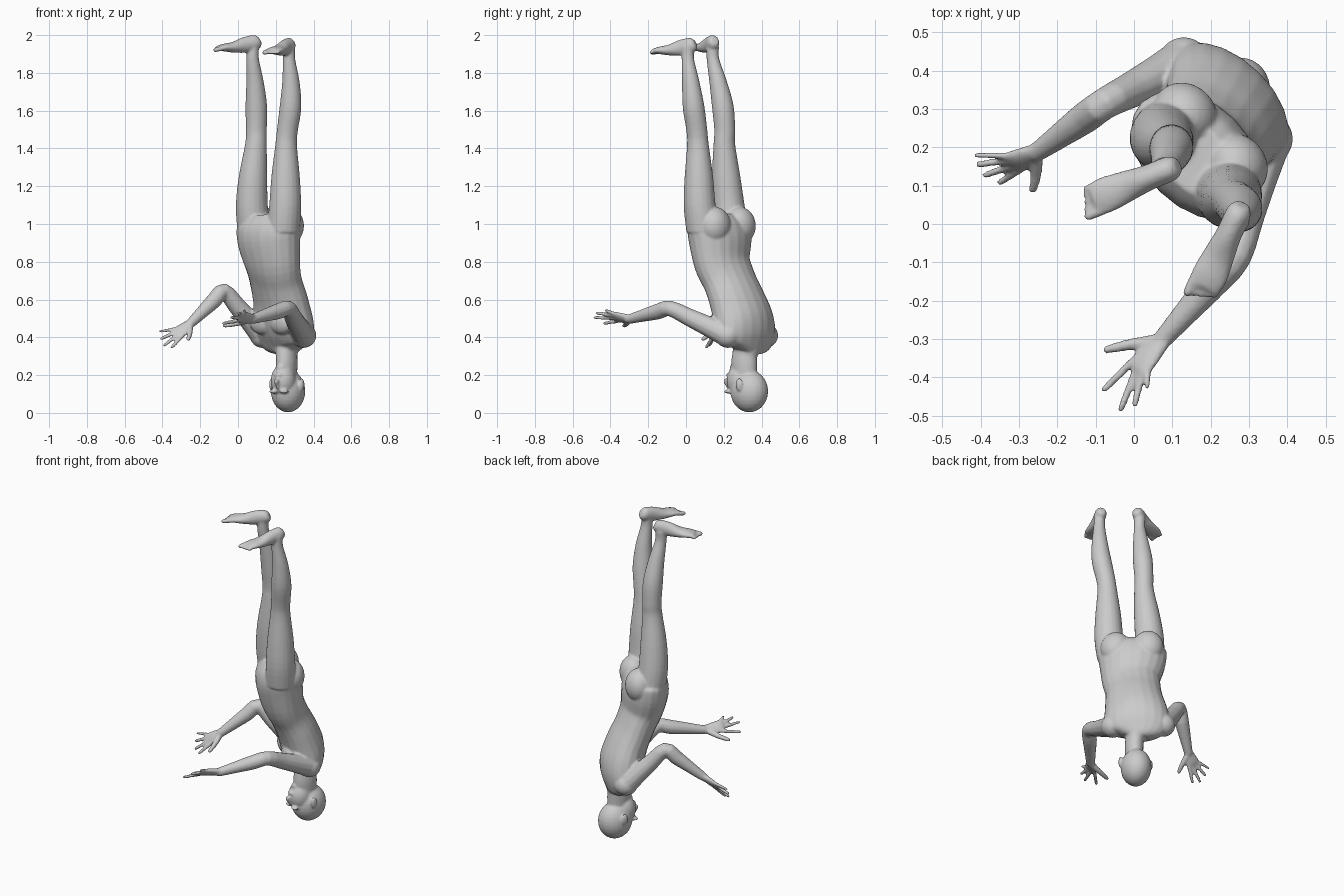
import bpy, bmesh, math
from mathutils import Vector as V, Matrix

if "Cube" in bpy.data.objects:
    bpy.data.objects.remove(bpy.data.objects["Cube"])

bm = bmesh.new()
FACING = V((-0.707, -0.707, 0))       # the figure's forward direction
LATERAL = V((0.707, -0.707, 0))
UP = V((0, 0, 1))


def spline(p0, p1, p2, p3, t):
    return 0.5 * (2 * p1 + (p2 - p0) * t + (2 * p0 - 5 * p1 + 4 * p2 - p3) * t * t
                  + (3 * p1 - p0 - 3 * p2 + p3) * t ** 3)


def loft(sections, hint, steps=4, n=20):
    """Closed tube through (x, y, z, half width, half depth) sections."""
    s = [V(q) for q in sections]
    s = [s[0]] + s + [s[-1]]
    path = [spline(s[i - 1], s[i], s[i + 1], s[i + 2], k / steps)
            for i in range(1, len(s) - 2) for k in range(steps)] + [s[-1]]
    pts = [V(p[:3]) for p in path]
    rings = []
    for i, p in enumerate(path):
        t = (pts[min(i + 1, len(pts) - 1)] - pts[max(i - 1, 0)]).normalized()
        side = t.cross(hint).normalized()
        up = side.cross(t)
        rings.append([bm.verts.new(pts[i] + side * p[3] * math.cos(a) + up * p[4] * math.sin(a))
                      for a in (2 * math.pi * j / n for j in range(n))])
    for r, q in zip(rings, rings[1:]):
        for j in range(n):
            bm.faces.new((r[j], r[(j + 1) % n], q[(j + 1) % n], q[j]))
    bm.faces.new(rings[0][::-1])
    bm.faces.new(rings[-1])


def blob(center, radii, face=FACING):
    """Ellipsoid with (lateral, depth, vertical) radii."""
    f = face.normalized()
    lat = f.cross(UP)
    m = Matrix((lat * radii[0], f * radii[1], UP * radii[2])).transposed().to_4x4()
    bmesh.ops.create_uvsphere(bm, u_segments=24, v_segments=14, radius=1,
                              matrix=Matrix.Translation(center) @ m)


def tube(points, radii, hint):
    loft([(*p, r, r) for p, r in zip(points, radii)], hint, 3, 12)


# torso, pelvis down to the shoulders
loft([(.155, .175, 1.05, .14, .08), (.16, .175, 1.0, .195, .12), (.163, .18, .92, .195, .135),
      (.18, .19, .8, .172, .123), (.20, .23, .7, .162, .115), (.225, .27, .6, .17, .12),
      (.24, .303, .5, .185, .125), (.25, .32, .42, .19, .108), (.255, .325, .36, .165, .08),
      (.257, .32, .325, .08, .062)], FACING)
for s in (-1, 1):
    # buttocks and chest muscles
    blob(V((.16, .18, .99)) + LATERAL * .093 * s - FACING * .055, (.09, .08, .1))
    blob(V((.24, .30, .48)) + LATERAL * .075 * s + FACING * .085, (.08, .045, .065))

# head, hanging at the bottom
LOOK = V((-.45, -.89, 0)).normalized()
SIDE = LOOK.cross(UP)
skull = V((.265, .335, .115))
loft([(.257, .325, .36, .065, .075), (.257, .312, .31, .054, .07), (.258, .308, .26, .053, .072),
      (.258, .31, .18, .05, .07)], LOOK)
blob(skull, (.088, .103, .112), LOOK)
blob(V((.24, .284, .17)), (.066, .07, .088), LOOK)
blob(V((.228, .256, .238)), (.026, .025, .022), LOOK)               # chin
mid = V((.24, .284, 0))
tube([mid + LOOK * d + UP * z for d, z in ((.066, .125), (.076, .15), (.083, .168), (.06, .178))],
     (.007, .009, .013, .01), SIDE)                                  # nose
blob(mid + LOOK * .064 + UP * .2, (.024, .012, .011), LOOK)          # lips
for s in (-1, 1):
    blob(mid + LOOK * .055 + SIDE * .032 * s + UP * .113, (.026, .018, .01), LOOK)   # brow
    blob(skull + LOOK * .015 + SIDE * .09 * s + UP * .035, (.011, .021, .034), LOOK)  # ear


# legs, hip up to ankle
def leg(centers):
    zs = (.97, 1.1, 1.25, 1.42, 1.5, 1.62, 1.75, 1.87, 1.94)
    rs = (.088, .084, .075, .057, .055, .057, .046, .033, .034)
    loft([(x, y, z, r, r * 1.02) for (x, y), z, r in zip(centers, zs, rs)], FACING)


leg([(.085, .24), (.073, .225), (.08, .212), (.095, .203), (.097, .205),
     (.097, .195), (.09, .17), (.078, .143), (.077, .141)])
leg([(.24, .09), (.25, .072), (.252, .068), (.255, .063), (.262, .057),
     (.278, .04), (.28, .025), (.27, .01), (.268, .01)])


# feet with toes, soles facing up
def foot(heel, toe, z, big):
    h = V((*heel, z))
    d = V((toe[0] - heel[0], toe[1] - heel[1], 0)).normalized()
    side = d.cross(UP) * big
    prof = ((0, .002, .02, .022), (.022, -.006, .033, .04), (.085, -.02, .034, .042),
            (.15, -.032, .042, .029), (.205, -.034, .048, .02), (.24, -.038, .042, .013))
    loft([(*(h + d * s + UP * dz), a, b) for s, dz, a, b in prof], UP)
    for i in range(5):
        base = h + d * .215 + side * (.034 - i * .017) - UP * .036
        tip = base + d * (.062 - .006 * i) - UP * .012
        r = .013 if i == 0 else .009
        tube([base, base.lerp(tip, .6), base.lerp(tip, .9), tip], (r, r, r * .9, r * .5), UP)


foot((.115, .153), (-.15, .045), 1.968, -1)
foot((.283, .05), (.165, -.205), 1.953, 1)


# arms and hands; finger tips run thumb to little finger
def arm(shoulder, elbow, wrist, knuckle, tips):
    sh, el, wr, kn = map(V, (shoulder, elbow, wrist, knuckle))
    tips = [V(t) for t in tips]
    hint = (el - sh).cross(wr - el).normalized()
    blob(sh, (.068, .068, .066))
    tube([sh, sh.lerp(el, .3), sh.lerp(el, .65), el, el.lerp(wr, .3), el.lerp(wr, .7), wr,
          wr.lerp(kn, .2)], (.066, .056, .048, .042, .042, .033, .026, .022), hint)
    normal = (tips[1] - wr).cross(tips[4] - wr).normalized()
    d = (kn - wr).normalized()
    side = d.cross(normal).normalized()
    if side.dot(tips[4] - tips[1]) < 0:
        side = -side
    pts = ((-.15, .022, .02), (.35, .032, .018), (.8, .04, .016), (1.08, .037, .01))
    loft([(*(wr + (kn - wr) * t), a, b) for t, a, b in pts], normal)
    for i, tip in enumerate(tips[1:]):
        base = wr.lerp(kn, .9) + side * (-.029 + .0195 * i)
        r = .0105 if i < 3 else .009
        tube([base, base.lerp(tip, .5), base.lerp(tip, .92), tip], (r * 1.1, r, r * .85, r * .5), normal)
    base = wr.lerp(kn, .2) - side * .012
    bend = base.lerp(tips[0], .5) - side * .006
    tube([base, bend, bend.lerp(tips[0], .85), tips[0]], (.019, .015, .011, .006), normal)


arm((.13, .42, .41), (-.075, .315, .645), (-.25, .19, .475), (-.315, .16, .425),
    [(-.265, .083, .385), (-.355, .105, .342), (-.395, .125, .355), (-.412, .155, .39),
     (-.417, .18, .43)])
arm((.347, .222, .41), (.265, -.085, .553), (.08, -.295, .498), (.012, -.375, .508),
    [(-.08, -.33, .46), (-.083, -.437, .473), (-.037, -.49, .505), (.0, -.478, .53),
     (.033, -.43, .545)])

# fuse everything into one smooth skin
bmesh.ops.recalc_face_normals(bm, faces=bm.faces[:])
mesh = bpy.data.meshes.new("body")
bm.to_mesh(mesh)
bm.free()
body = bpy.data.objects.new("body", mesh)
bpy.context.collection.objects.link(body)
fuse = body.modifiers.new("fuse", 'REMESH')
fuse.mode = 'VOXEL'
fuse.voxel_size = .0065
fuse.use_smooth_shade = True
soft = body.modifiers.new("soften", 'SMOOTH')
soft.factor = .5
soft.iterations = 5
